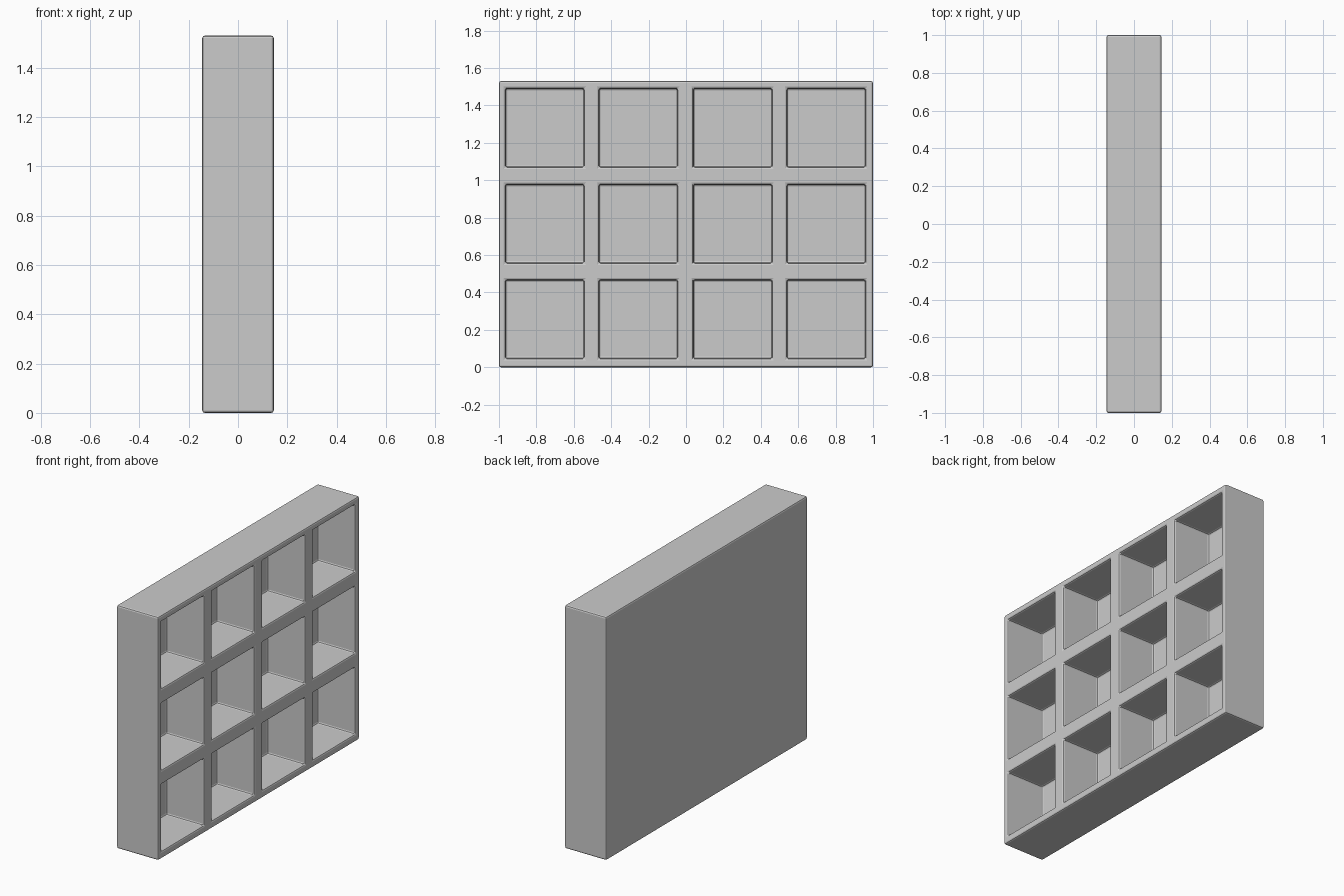
import bpy, bmesh

if "Cube" in bpy.data.objects:
    bpy.data.objects.remove(bpy.data.objects["Cube"])

HALF_X, HEIGHT, BACK = 0.145, 1.53, 0.03
CELL = 0.42


def grid_lines(start, end, centres):
    lines = [start]
    for c in centres:
        lines += [c - CELL / 2, c + CELL / 2]
    return lines + [end]


ys = grid_lines(-1, 1, [-0.755, -0.255, 0.249, 0.749])
zs = grid_lines(0, HEIGHT, [0.257, 0.767, 1.28])

bm = bmesh.new()

# open face of the tray, as a grid of bars and cells
verts = [[bm.verts.new((HALF_X, y, z)) for z in zs] for y in ys]
cells = []
for i in range(len(ys) - 1):
    for j in range(len(zs) - 1):
        f = bm.faces.new((verts[i][j], verts[i + 1][j],
                          verts[i + 1][j + 1], verts[i][j + 1]))
        if i % 2 and j % 2:
            cells.append(f)

# outer walls and flat back panel
border = [e for e in bm.edges if e.is_boundary]
out = bmesh.ops.extrude_edge_only(bm, edges=border)["geom"]
for v in out:
    if isinstance(v, bmesh.types.BMVert):
        v.co.x = -HALF_X
bmesh.ops.holes_fill(bm, edges=[e for e in bm.edges if e.is_boundary], sides=0)

# square compartments pushed in, leaving a thin back
for f in cells:
    new = bmesh.ops.extrude_discrete_faces(bm, faces=[f])["faces"][0]
    for v in new.verts:
        v.co.x = -HALF_X + BACK

bmesh.ops.recalc_face_normals(bm, faces=bm.faces)
mesh = bpy.data.meshes.new("compartment_shelf")
bm.to_mesh(mesh)
bm.free()
shelf = bpy.data.objects.new("compartment_shelf", mesh)
bpy.context.collection.objects.link(shelf)

# softened edges all round
bevel = shelf.modifiers.new("soft_edges", "BEVEL")
bevel.width = 0.01
bevel.segments = 2
bevel.limit_method = "ANGLE"
